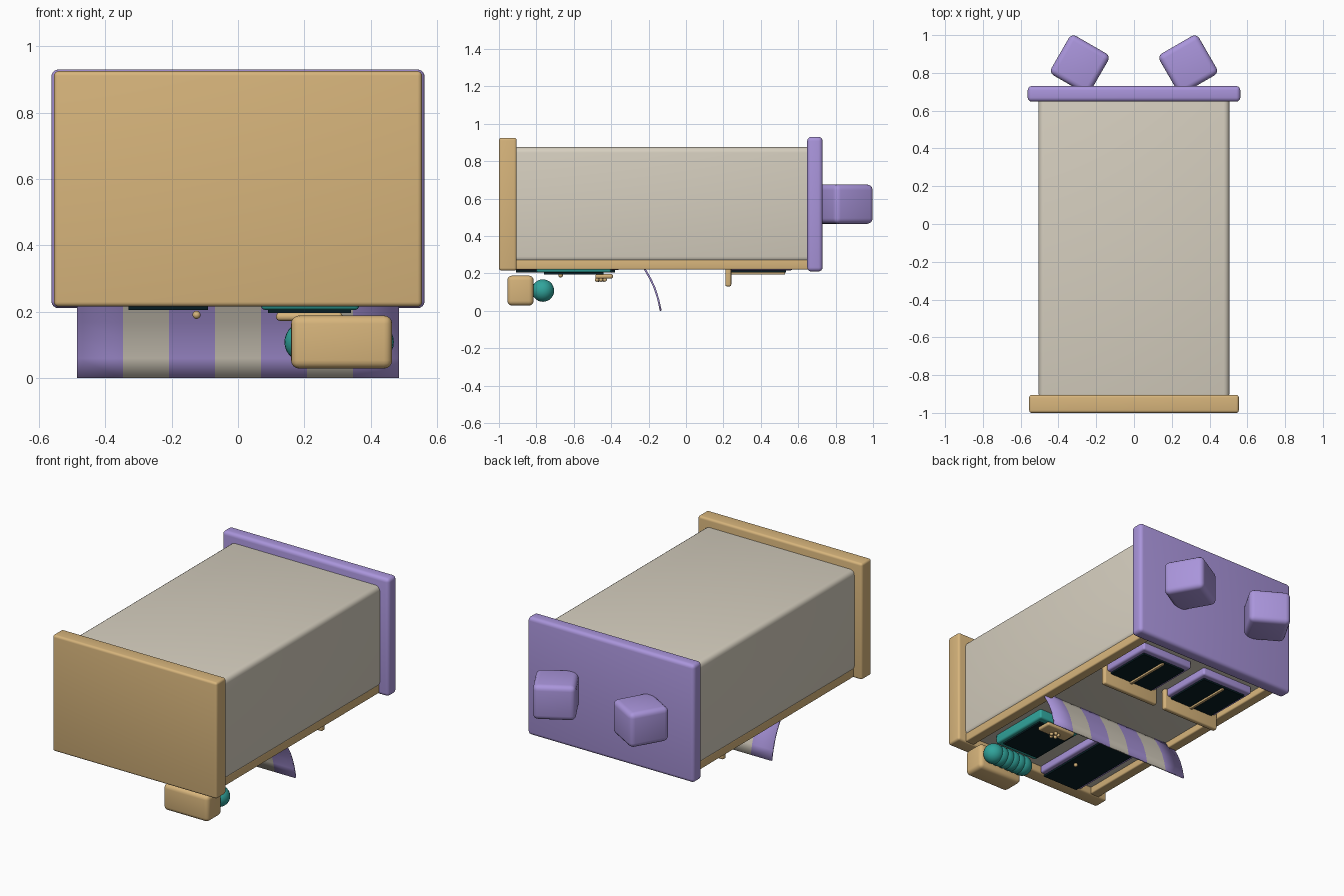
import bpy, bmesh, math
from mathutils import Vector

if "Cube" in bpy.data.objects:
    bpy.data.objects.remove(bpy.data.objects["Cube"])


def material(name, rgb):
    m = bpy.data.materials.new(name)
    m.use_nodes = True
    m.diffuse_color = (*rgb, 1)
    m.node_tree.nodes["Principled BSDF"].inputs["Base Color"].default_value = (*rgb, 1)
    return m


tan = material("tan wood", (0.68, 0.46, 0.2))
purple = material("lilac paint", (0.4, 0.3, 0.71))
stone = material("warm grey plaster", (0.67, 0.62, 0.52))
teal = material("teal", (0.03, 0.37, 0.33))
glass = material("dark glass", (0.002, 0.012, 0.017))


def finish(name, bm, mats):
    mesh = bpy.data.meshes.new(name)
    bm.to_mesh(mesh)
    bm.free()
    obj = bpy.data.objects.new(name, mesh)
    bpy.context.collection.objects.link(obj)
    for m in mats:
        mesh.materials.append(m)
    bpy.ops.object.select_all(action='DESELECT')
    bpy.context.view_layer.objects.active = obj
    obj.select_set(True)
    bpy.ops.object.shade_smooth_by_angle(angle=math.radians(40))
    return obj


def box(name, xs, ys, zs, mat, bevel=0.0, turn=0.0):
    """Rounded box given by its extents, turned about z at its centre."""
    bm = bmesh.new()
    bmesh.ops.create_cube(bm, size=1)
    size = Vector([b - a for a, b in (xs, ys, zs)])
    bmesh.ops.scale(bm, vec=size, verts=bm.verts)
    if bevel:
        bmesh.ops.bevel(bm, geom=bm.edges[:], offset=bevel, segments=4,
                        profile=0.5, affect='EDGES')
    obj = finish(name, bm, [mat])
    obj.location = [(a + b) / 2 for a, b in (xs, ys, zs)]
    obj.rotation_euler.z = turn
    return obj


def ball(name, centre, radius, mat):
    bm = bmesh.new()
    bmesh.ops.create_uvsphere(bm, u_segments=24, v_segments=14, radius=radius)
    finish(name, bm, [mat]).location = centre


def around(c, half):
    return (c - half, c + half)


# Main block with its two end slabs
box("house_body", (-0.505, 0.505), (-0.93, 0.68), (0.26, 0.875), stone, 0.03)
box("base_slab", (-0.555, 0.555), (-1, -0.905), (0.215, 0.925), tan, 0.014)
box("roof_slab", (-0.563, 0.563), (0.648, 0.73), (0.21, 0.93), purple, 0.022)

for side, s in (("left", 1), ("right", -1)):
    # Chimneys and corner trim
    box(side + "_chimney", around(s * 0.287, 0.12), around(0.845, 0.12),
        (0.465, 0.675), purple, 0.03, s * math.radians(30))
    box(side + "_corner_trim", around(s * 0.468, 0.032), (-0.92, 0.66),
        (0.22, 0.275), tan, 0.008)
    # Upper windows
    c = s * 0.225
    box(side + "_window_frame", around(c, 0.178), (0.22, 0.57), (0.216, 0.27), purple, 0.012)
    box(side + "_window_pane", around(c, 0.15), (0.24, 0.535), (0.205, 0.23), glass)
    box(side + "_window_bar", around(c, 0.008), (0.235, 0.53), (0.193, 0.21), tan, 0.003)
    box(side + "_window_shelf", around(c, 0.195), (0.21, 0.242), (0.13, 0.265), tan, 0.01)

# Door with knob
box("door_frame", (-0.36, -0.06), (-0.91, -0.355), (0.217, 0.27), purple, 0.012)
box("door_panel", (-0.33, -0.09), (-0.91, -0.38), (0.205, 0.23), glass)
ball("door_knob", (-0.125, -0.67, 0.19), 0.012, tan)

# Lower window with ledge and beads
box("lower_window_frame", (0.07, 0.365), (-0.8, -0.4), (0.205, 0.27), teal, 0.012)
box("lower_window_pane", (0.09, 0.34), (-0.76, -0.44), (0.195, 0.22), glass)
box("lower_window_ledge", (0.115, 0.315), (-0.485, -0.39), (0.172, 0.197), tan, 0.011)
for i in range(5):
    a = i * math.tau / 5
    ball("ledge_bead", (0.215 + 0.022 * math.cos(a), -0.455 + 0.022 * math.sin(a), 0.166),
         0.011, tan)

# Planter with a row of round shrubs
box("planter_box", (0.16, 0.465), (-0.955, -0.815), (0.028, 0.188), tan, 0.025)
for i in range(6):
    ball("shrub", (0.2 + i * 0.042, -0.765, 0.108), 0.06, teal)

# Striped curved awning
profile = [(-0.245, 0.265), (-0.222, 0.225), (-0.19, 0.17), (-0.167, 0.12),
           (-0.148, 0.06), (-0.135, 0.0)]
stripes = 7
bm = bmesh.new()
columns = [[bm.verts.new((-0.485 + 0.97 * i / stripes, y, z)) for y, z in profile]
           for i in range(stripes + 1)]
for i in range(stripes):
    for j in range(len(profile) - 1):
        face = bm.faces.new((columns[i][j], columns[i + 1][j],
                             columns[i + 1][j + 1], columns[i][j + 1]))
        face.material_index = i % 2
awning = finish("awning", bm, [purple, stone])
solid = awning.modifiers.new("thickness", 'SOLIDIFY')
solid.thickness = 0.01
solid.offset = 0
